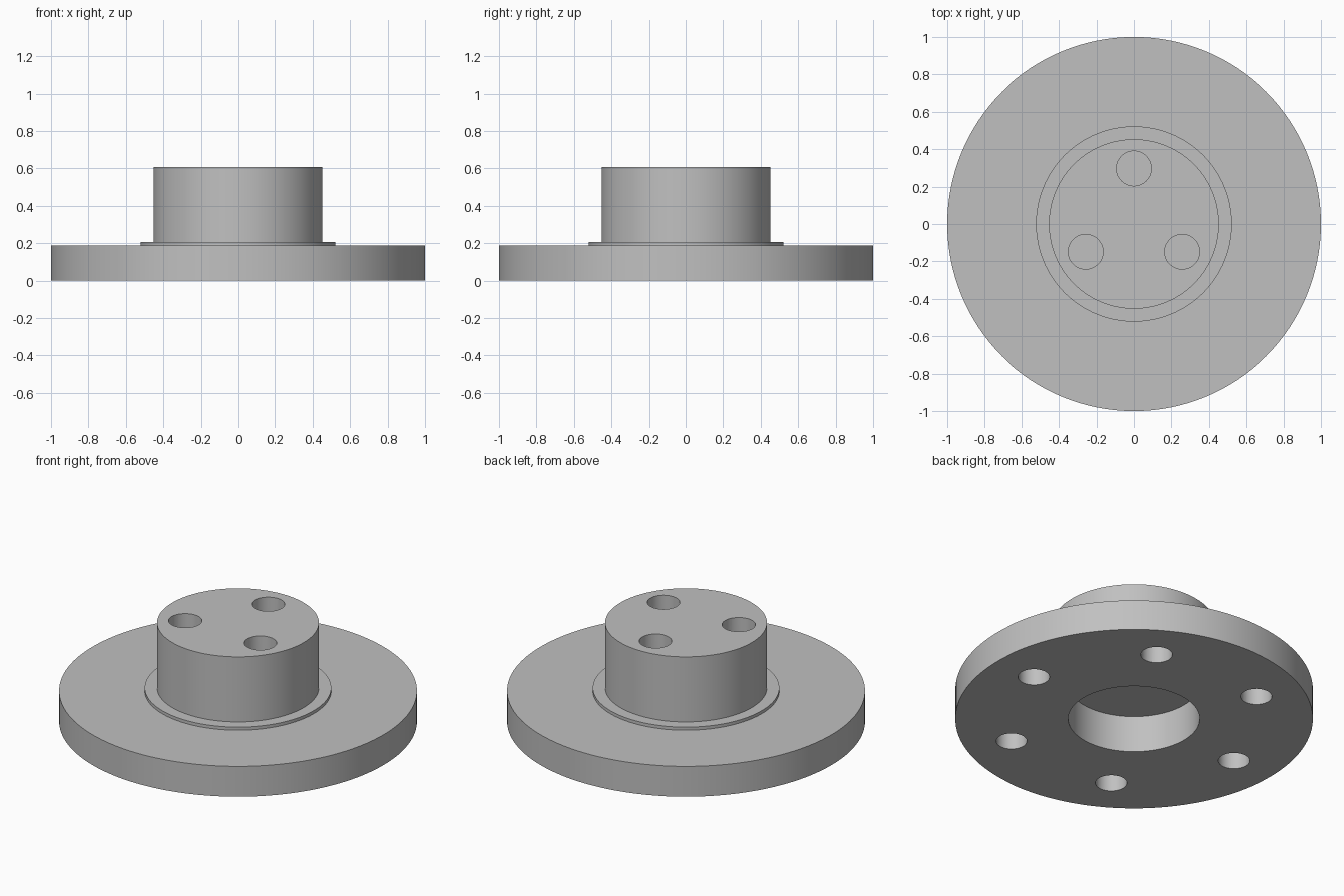
import bpy, bmesh, math
from mathutils import Matrix, Vector

cube = bpy.data.objects.get("Cube")
if cube:
    bpy.data.objects.remove(cube, do_unlink=True)

steel = bpy.data.materials.new("grey steel")
steel.use_nodes = True
GREY = (0.53, 0.53, 0.53, 1)
steel.diffuse_color = GREY
steel.node_tree.nodes["Principled BSDF"].inputs["Base Color"].default_value = GREY

FLANGE_TOP, COLLAR_TOP, HUB_TOP = 0.187, 0.206, 0.607
FLANGE_R, COLLAR_R, HUB_R, BORE_R = 1.0, 0.522, 0.453, 0.366
BORE_DEPTH = 0.226


def make_object(name, bm):
    bmesh.ops.recalc_face_normals(bm, faces=bm.faces)
    mesh = bpy.data.meshes.new(name)
    bm.to_mesh(mesh)
    bm.free()
    mesh.materials.append(steel)
    obj = bpy.data.objects.new(name, mesh)
    bpy.context.collection.objects.link(obj)
    return obj


def lathe(name, profile, steps=128):
    bm = bmesh.new()
    verts = [bm.verts.new((r, 0, z)) for r, z in profile]
    edges = [bm.edges.new(pair) for pair in zip(verts, verts[1:])]
    bmesh.ops.spin(bm, geom=verts + edges, cent=(0, 0, 0), axis=(0, 0, 1),
                   angle=math.tau, steps=steps)
    bmesh.ops.remove_doubles(bm, verts=bm.verts, dist=1e-4)
    return make_object(name, bm)


def add_hole_ring(bm, count, start, ring_r, hole_r, z_low, z_high):
    for i in range(count):
        a = math.radians(start) + math.tau * i / count
        centre = Vector((ring_r * math.cos(a), ring_r * math.sin(a), (z_low + z_high) / 2))
        bmesh.ops.create_cone(bm, cap_ends=True, segments=48, radius1=hole_r,
                              radius2=hole_r, depth=z_high - z_low,
                              matrix=Matrix.Translation(centre))


# Flange, collar and hub turned as one piece, with a blind bore underneath
body = lathe("flanged_hub", [
    (0, BORE_DEPTH), (BORE_R, BORE_DEPTH), (BORE_R, 0),
    (FLANGE_R, 0), (FLANGE_R, FLANGE_TOP),
    (COLLAR_R, FLANGE_TOP), (COLLAR_R, COLLAR_TOP),
    (HUB_R, COLLAR_TOP), (HUB_R, HUB_TOP), (0, HUB_TOP)])

# Blind holes: three in the hub top, six in the flange underside
holes = bmesh.new()
add_hole_ring(holes, 3, 90, 0.297, 0.093, HUB_TOP - 0.2, HUB_TOP + 0.1)
add_hole_ring(holes, 6, 0, 0.728, 0.088, -0.1, 0.14)
cutter = make_object("hole_cutter", holes)
cutter.hide_render = True

cut = body.modifiers.new("holes", 'BOOLEAN')
cut.operation = 'DIFFERENCE'
cut.solver = 'EXACT'
cut.object = cutter

bpy.ops.object.select_all(action='DESELECT')
body.select_set(True)
bpy.context.view_layer.objects.active = body
bpy.ops.object.modifier_apply(modifier=cut.name)
bpy.data.objects.remove(cutter, do_unlink=True)
bpy.ops.object.shade_smooth_by_angle(angle=math.radians(30))
